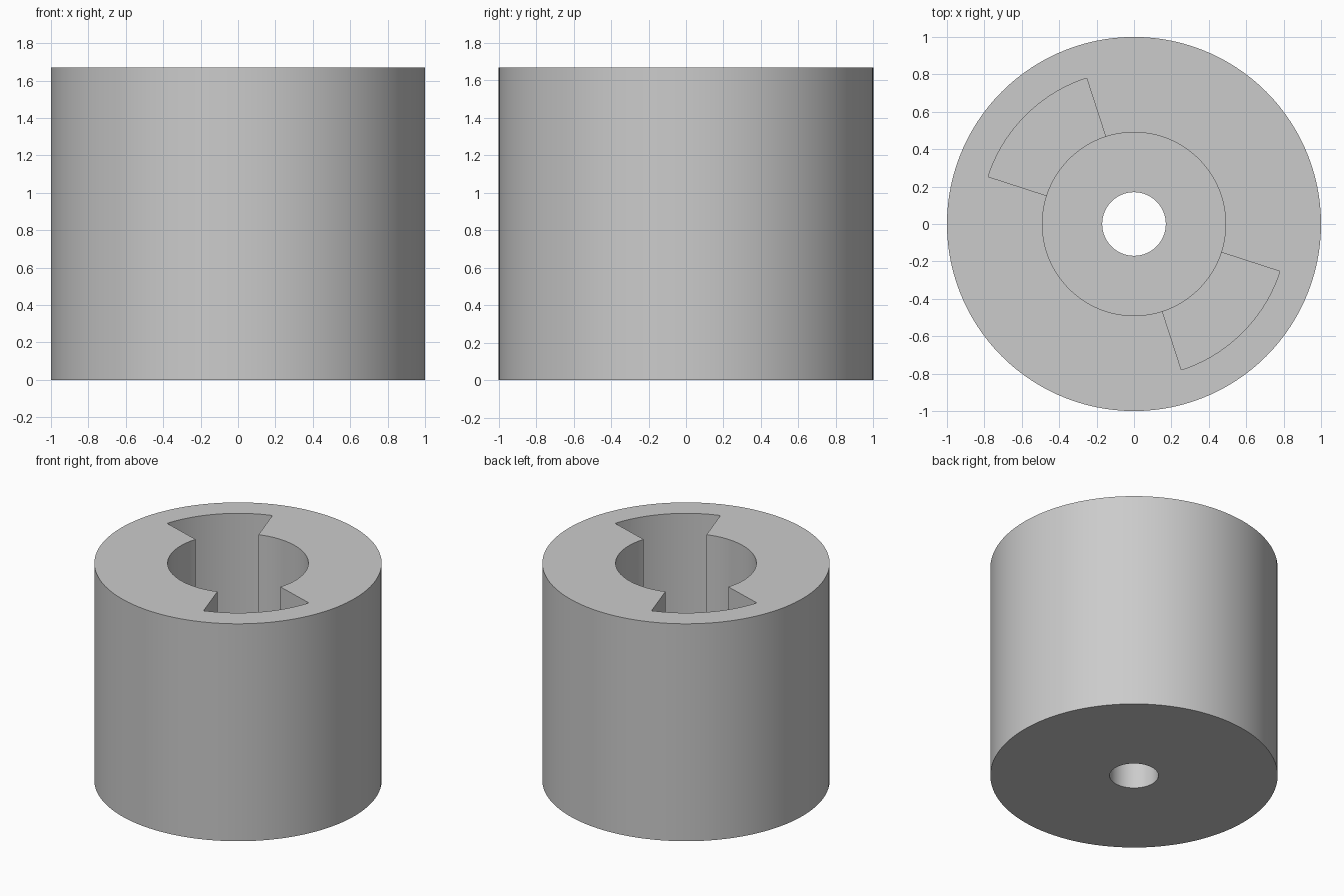
import bpy, bmesh, math

HEIGHT, OUTER_R, BORE_R, SLOT_R, HOLE_R = 1.67, 1.0, 0.49, 0.82, 0.17
BORE_FLOOR, SLOT_FLOOR = 0.33, 0.6
SEGMENTS = 120

if "Cube" in bpy.data.objects:
    bpy.data.objects.remove(bpy.data.objects["Cube"])

grey = bpy.data.materials.new("light grey")
grey.use_nodes = True
colour = (0.6, 0.6, 0.6, 1)
grey.diffuse_color = colour
grey.node_tree.nodes["Principled BSDF"].inputs["Base Color"].default_value = colour


def arc(radius, start, end, count):
    """Points along an arc, angles in degrees."""
    angles = [math.radians(start + (end - start) * i / count) for i in range(count + 1)]
    return [(radius * math.cos(a), radius * math.sin(a)) for a in angles]


def circle(radius):
    return arc(radius, 0, 360, SEGMENTS)[:-1]


def prism(name, outline, bottom, top):
    """Solid extruded upwards from a flat outline."""
    bm = bmesh.new()
    base = bm.faces.new([bm.verts.new((x, y, bottom)) for x, y in outline])
    grown = bmesh.ops.extrude_face_region(bm, geom=[base])
    verts = [g for g in grown["geom"] if isinstance(g, bmesh.types.BMVert)]
    bmesh.ops.translate(bm, verts=verts, vec=(0, 0, top - bottom))
    bmesh.ops.recalc_face_normals(bm, faces=bm.faces)
    mesh = bpy.data.meshes.new(name)
    bm.to_mesh(mesh)
    bm.free()
    mesh.materials.append(grey)
    obj = bpy.data.objects.new(name, mesh)
    bpy.context.collection.objects.link(obj)
    return obj


# Outer body
body = prism("coupling_body", circle(OUTER_R), 0, HEIGHT)

# Stepped bore, through hole and two opposite key slots
above = HEIGHT + 0.2
cutters = [
    prism("bore_cutter", circle(BORE_R), BORE_FLOOR, above),
    prism("hole_cutter", circle(HOLE_R), -0.2, BORE_FLOOR + 0.2),
]
for start in (108, 288):
    sector = arc(SLOT_R, start, start + 54, 18) + arc(0.3, start + 54, start, 18)
    cutters.append(prism("slot_cutter", sector, SLOT_FLOOR, above))

for cutter in cutters:
    cutter.hide_render = True
    cut = body.modifiers.new(cutter.name, 'BOOLEAN')
    cut.operation = 'DIFFERENCE'
    cut.solver = 'EXACT'
    cut.object = cutter

# Bake the cuts and remove the cutters
bpy.context.view_layer.update()
depsgraph = bpy.context.evaluated_depsgraph_get()
result = bpy.data.meshes.new_from_object(body.evaluated_get(depsgraph))
body.modifiers.clear()
body.data = result
for cutter in cutters:
    bpy.data.objects.remove(cutter)

# Smooth round walls with sharp rims
bpy.ops.object.select_all(action='DESELECT')
body.select_set(True)
bpy.context.view_layer.objects.active = body
bpy.ops.object.shade_smooth_by_angle(angle=math.radians(30))
